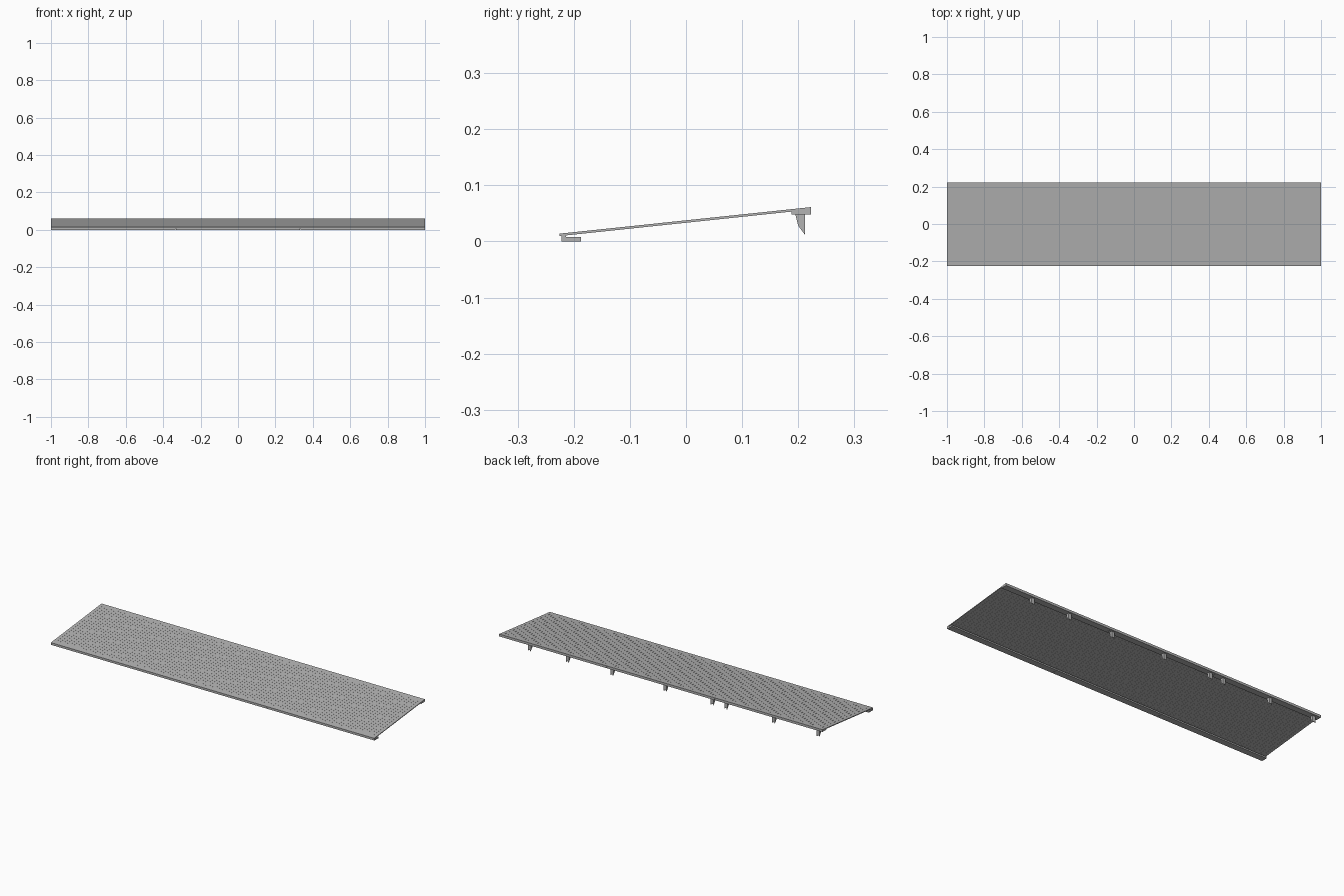
import bpy
import bmesh

default = bpy.data.objects.get("Cube")
if default:
    bpy.data.objects.remove(default, do_unlink=True)

grey = bpy.data.materials.new("galvanised grey")
grey.use_nodes = True
colour = (0.45, 0.45, 0.45, 1)
grey.diffuse_color = colour
grey.node_tree.nodes["Principled BSDF"].inputs["Base Color"].default_value = colour

HALF_LENGTH = 1.0
SLOPE = 0.1055
MID_HEIGHT = 0.0354


def prisms(name, profile, spans):
    """Extrude a y-z profile along x over each span."""
    bm = bmesh.new()
    for x0, x1 in spans:
        face = bm.faces.new([bm.verts.new((x0, y, z)) for y, z in profile])
        result = bmesh.ops.extrude_face_region(bm, geom=[face])
        moved = [v for v in result["geom"] if isinstance(v, bmesh.types.BMVert)]
        bmesh.ops.translate(bm, verts=moved, vec=(x1 - x0, 0, 0))
    bmesh.ops.recalc_face_normals(bm, faces=bm.faces)
    mesh = bpy.data.meshes.new(name)
    bm.to_mesh(mesh)
    bm.free()
    mesh.materials.append(grey)
    obj = bpy.data.objects.new(name, mesh)
    bpy.context.collection.objects.link(obj)
    return obj


def sloped(y0, y1, thick):
    """Profile of a thin sheet lying on the slope."""
    def z(y):
        return MID_HEIGHT + SLOPE * y
    h = thick / 2
    return [(y0, z(y0) - h), (y1, z(y1) - h), (y1, z(y1) + h), (y0, z(y0) + h)]


def rect(y0, y1, z0, z1):
    return [(y0, z0), (y1, z0), (y1, z1), (y0, z1)]


full = [(-HALF_LENGTH, HALF_LENGTH)]

# Sloping deck: edge borders, inner sheet and narrow slats with hairline grooves
prisms("front_border", sloped(-0.225, -0.2, 0.0044), full)
prisms("back_border", sloped(0.2, 0.223, 0.0044), full)
prisms("deck_core", sloped(-0.2, 0.2, 0.0032), full)
count = 100
pitch = 2 * HALF_LENGTH / count
gap = 0.0008
slat = prisms("deck_slats", sloped(-0.2, 0.2, 0.0044),
              [(-HALF_LENGTH, -HALF_LENGTH + pitch - gap)])
array = slat.modifiers.new("repeat", "ARRAY")
array.count = count
array.use_relative_offset = False
array.use_constant_offset = True
array.constant_offset_displace = (pitch, 0, 0)

# Long support rails, each in three lengths
joint = 1 / 3
thirds = [(-HALF_LENGTH, -joint - 0.001), (-joint + 0.001, joint - 0.001),
          (joint + 0.001, HALF_LENGTH)]
prisms("front_rail", rect(-0.222, -0.187, 0, 0.008), thirds)
prisms("front_lip", rect(-0.222, -0.214, 0.008, 0.0105), full)
prisms("back_rail", [(0.188, 0.048), (0.223, 0.048), (0.223, 0.057),
                     (0.188, 0.0545)], thirds)

# Tapered brackets under the back rail: two cheeks joined by a rear web
bracket_x = [-0.965, -0.69, -0.395, -0.31, -0.02, 0.31, 0.585, 0.82]
cheek = [(0.195, 0.048), (0.2, 0.028), (0.2125, 0.011), (0.2125, 0.048)]
web = rect(0.2095, 0.2125, 0.016, 0.048)
for i, x in enumerate(bracket_x, 1):
    prisms(f"bracket_cheeks_{i}", cheek,
           [(x - 0.009, x - 0.005), (x + 0.005, x + 0.009)])
    prisms(f"bracket_web_{i}", web, [(x - 0.005, x + 0.005)])
